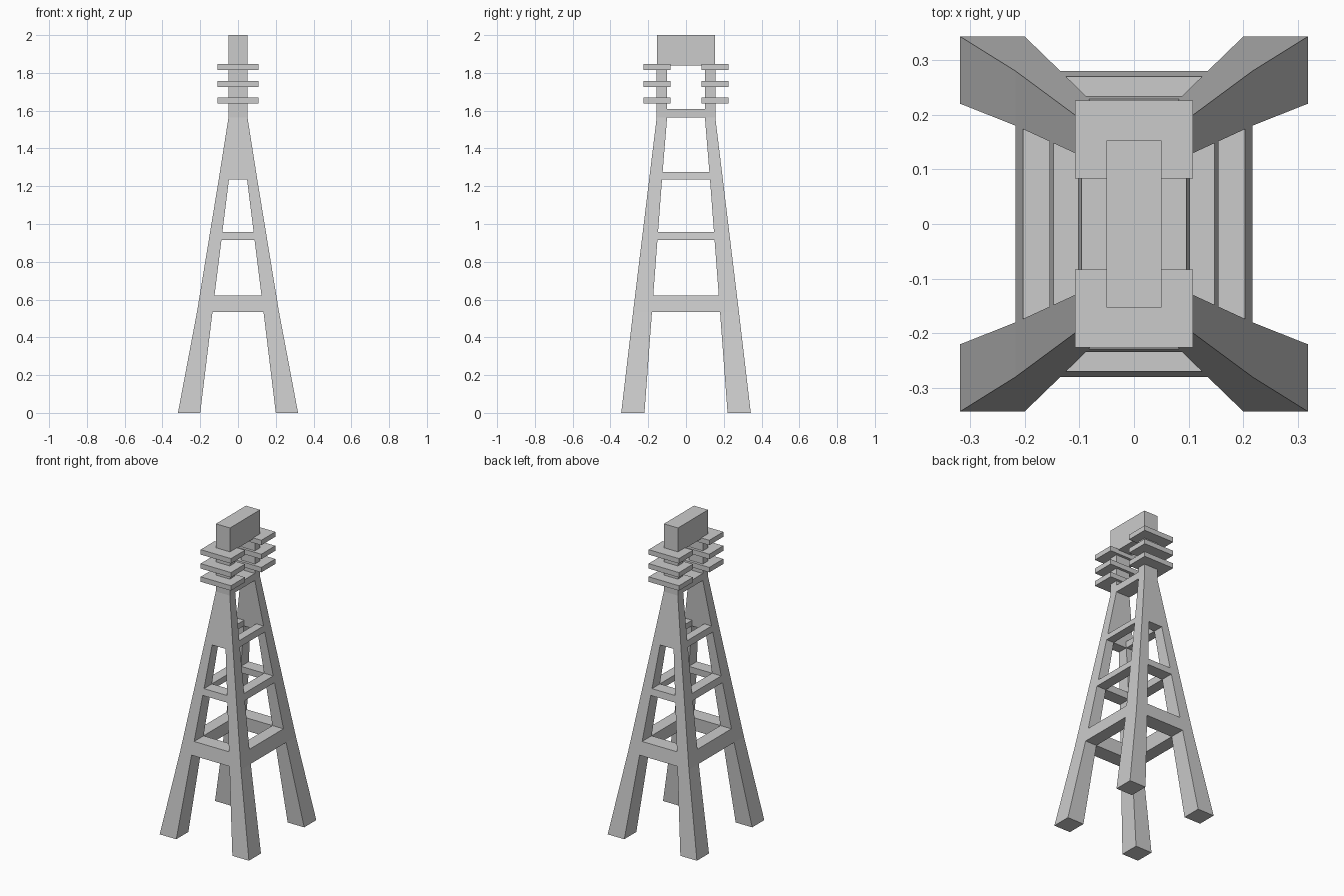
import bpy, bmesh

if "Cube" in bpy.data.objects:
    bpy.data.objects.remove(bpy.data.objects["Cube"])

# Tower profile: z, outer x, inner x, outer y, inner y
PROFILE = [(0, .318, .20, .343, .22),
           (.535, .217, .135, .28, .18),
           (1.236, .102, .048, .195, .127),
           (1.565, .05, .008, .155, .10)]


def at(z):
    """Interpolated tower profile at height z."""
    for a, b in zip(PROFILE, PROFILE[1:]):
        if z <= b[0]:
            t = (z - a[0]) / (b[0] - a[0])
            return [p + (q - p) * t for p, q in zip(a[1:], b[1:])]


def loft(name, sections):
    """Solid through rectangles (z, x0, x1, y0, y1)."""
    bm = bmesh.new()
    rings = []
    for z, x0, x1, y0, y1 in sections:
        rings.append([bm.verts.new(p) for p in
                      ((x0, y0, z), (x1, y0, z), (x1, y1, z), (x0, y1, z))])
    bm.faces.new(rings[0][::-1])
    bm.faces.new(rings[-1])
    for a, b in zip(rings, rings[1:]):
        for i in range(4):
            j = (i + 1) % 4
            bm.faces.new((a[i], a[j], b[j], b[i]))
    bmesh.ops.recalc_face_normals(bm, faces=bm.faces)
    mesh = bpy.data.meshes.new(name)
    bm.to_mesh(mesh)
    bm.free()
    ob = bpy.data.objects.new(name, mesh)
    bpy.context.collection.objects.link(ob)
    return ob


def box(name, x0, x1, y0, y1, z0, z1):
    return loft(name, [(z0, x0, x1, y0, y1), (z1, x0, x1, y0, y1)])


def mirror(ob, x=False, y=False):
    m = ob.modifiers.new("Mirror", 'MIRROR')
    m.use_axis = (x, y, False)
    m.use_mirror_merge = False


# Four splayed legs
mirror(loft("leg", [(z, xi, xo, yi, yo) for z, xo, xi, yo, yi in PROFILE[:3]]),
       x=True, y=True)

# Solid tapered section where each leg pair joins, then vertical post
mirror(loft("upper_frame", [(z, -xo, xo, yi, yo) for z, xo, xi, yo, yi in PROFILE[2:]]
            + [(1.84, -.05, .05, .10, .155)]), y=True)

# Side braces
for z0, z1 in ((.535, .622), (.915, .958), (1.236, 1.275)):
    rows = [(z, *at(z)) for z in (z0, z1)]
    mirror(loft("side_brace", [(z, xi, xo, -yi, yi) for z, xo, xi, yo, yi in rows]), x=True)

# Front and back braces
for z0, z1 in ((.535, .622), (.915, .958)):
    rows = [(z, *at(z)) for z in (z0, z1)]
    mirror(loft("front_brace", [(z, -xi, xi, yi, yo) for z, xo, xi, yo, yi in rows]), y=True)

# Top crossbeam and head block
box("top_crossbeam", -.05, .05, -.10, .10, 1.565, 1.61)
box("head_block", -.05, .05, -.153, .153, 1.84, 2.0)

# Stacked insulator plates around both posts
for z in (1.655, 1.74, 1.83):
    mirror(box("insulator_plate", -.108, .108, .083, .226, z - .016, z + .016), y=True)
